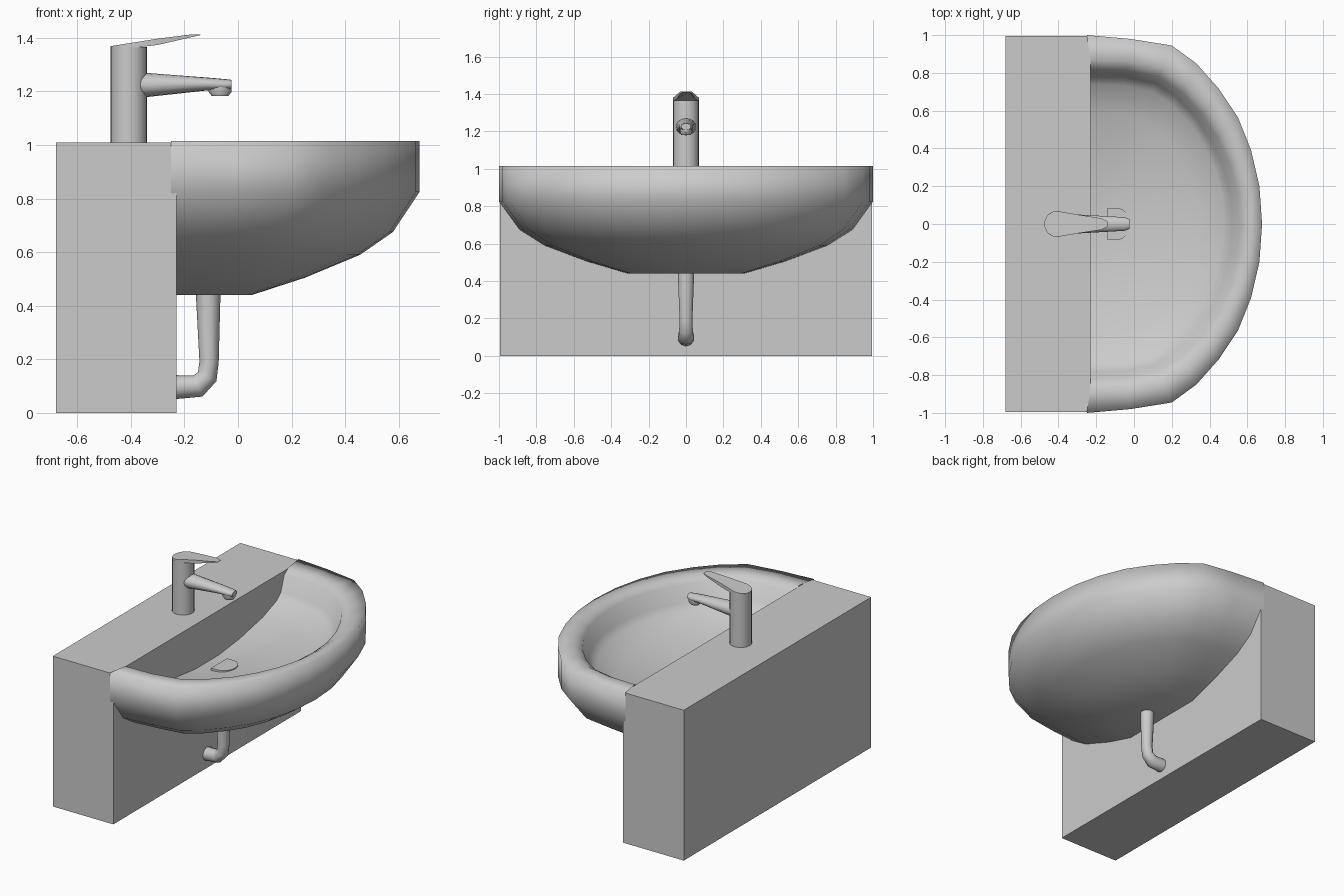
import bpy, bmesh, math

if "Cube" in bpy.data.objects:
    bpy.data.objects.remove(bpy.data.objects["Cube"])

WALL = -0.23  # front face of the counter block


def finish(name, bm, smooth=None):
    bmesh.ops.recalc_face_normals(bm, faces=bm.faces)
    me = bpy.data.meshes.new(name)
    bm.to_mesh(me)
    bm.free()
    ob = bpy.data.objects.new(name, me)
    bpy.context.collection.objects.link(ob)
    if smooth:
        bpy.ops.object.select_all(action='DESELECT')
        ob.select_set(True)
        bpy.context.view_layer.objects.active = ob
        bpy.ops.object.shade_smooth_by_angle(angle=math.radians(smooth))
    return ob


def loft(name, rings, closed=True, smooth=40):
    bm = bmesh.new()
    vs = [[bm.verts.new(p) for p in r] for r in rings]
    n = len(rings[0])
    for a, b in zip(vs, vs[1:]):
        for i in range(n if closed else n - 1):
            j = (i + 1) % n
            bm.faces.new((a[i], a[j], b[j], b[i]))
    bm.faces.new(vs[0])
    bm.faces.new(vs[-1])
    return finish(name, bm, smooth)


def disc(cx, z, rx, ry, n, cy=0):
    return [(cx + rx * math.cos(2 * math.pi * i / n),
             cy + ry * math.sin(2 * math.pi * i / n), z) for i in range(n)]


# Counter block
bm = bmesh.new()
bmesh.ops.create_cube(bm, size=1)
for v in bm.verts:
    v.co = (-0.455 + v.co.x * 0.45, v.co.y * 1.99, (v.co.z + 0.5) * 1.01)
finish("counter_block", bm)

# Basin: D-shaped outlines, scaled towards the wall, lofted from underside to drain
OUTER = [(-0.25, 1.0), (-0.02, 0.98), (0.2, 0.945), (0.33, 0.85), (0.45, 0.715),
         (0.55, 0.565), (0.62, 0.39), (0.664, 0.2), (0.678, 0)]
INNER = [(WALL, 0.82), (-0.04, 0.815), (0.13, 0.78), (0.25, 0.70), (0.36, 0.585),
         (0.44, 0.46), (0.505, 0.315), (0.545, 0.16), (0.557, 0)]


def d_ring(half, s, z, back=WALL):
    pts = [(max(WALL + (x - WALL) * s, back), y * s, z) for x, y in half]
    return pts + [(x, -y, z) for x, y, z in reversed(pts[:-1])]


rings = [d_ring(OUTER, s, z) for s, z in
         [(0.31, 0.44), (0.53, 0.505), (0.755, 0.59), (0.89, 0.675)]]
rings += [d_ring(OUTER, 1, z, -0.25) for z in (0.825, 1.015)]
rings += [d_ring(INNER, s, z) for s, z in
          [(1.06, 1.015), (1.0, 0.985), (0.955, 0.88), (0.9, 0.84), (0.72, 0.785),
           (0.42, 0.735), (0.15, 0.71)]]
loft("basin", rings, closed=False, smooth=100)

# Drain cover, D-shaped
d = [(-0.14, 0.085), (-0.09, 0.085)] + [
    (-0.09 + 0.07 * math.sin(a), 0.085 * math.cos(a))
    for a in (math.pi * k / 8 for k in range(1, 8))] + [(-0.09, -0.085), (-0.14, -0.085)]
loft("drain_cover", [[(x, y, z) for x, y in d] for z in (0.70, 0.727)])

# Waste pipe running down and back into the wall
cu = bpy.data.curves.new("waste_pipe", 'CURVE')
cu.dimensions = '3D'
cu.bevel_depth = 0.045
cu.bevel_resolution = 3
path = [(-0.111, 0.6, 1), (-0.111, 0.42, 1), (-0.108, 0.19, 0.8), (-0.115, 0.135, 0.85),
        (-0.15, 0.1, 0.95), (-0.24, 0.096, 1)]
sp = cu.splines.new('POLY')
sp.points.add(len(path) - 1)
for p, (x, z, r) in zip(sp.points, path):
    p.co = (x, 0, z, 1)
    p.radius = r
sp.use_smooth = True
bpy.context.collection.objects.link(bpy.data.objects.new("waste_pipe", cu))

# Tap body
loft("tap_body", [disc(-0.407, z, 0.068, 0.069, 20) for z in (1.0, 1.366)])


# Tap lever: round pad tapering to a narrow raised tip
def lever(top):
    pts = []
    for k in range(9):
        a = math.pi / 2 + math.pi * k / 8
        pts.append((-0.407 + 0.068 * math.cos(a), 0.069 * math.sin(a)))
    pts += [(-0.3, -0.05), (-0.17, -0.03), (-0.14, -0.015),
            (-0.14, 0.015), (-0.17, 0.03), (-0.3, 0.05)]
    out = []
    for x, y in pts:
        f = (x + 0.475) / 0.335
        z = 1.369 + 0.044 * min(1, f * 1.2) if top else 1.36 + 0.05 * max(0, (f - 0.35) / 0.65)
        out.append((x, y, z))
    return out


loft("tap_lever", [lever(False), lever(True)])

# Tap spout: octagonal-to-round sections along x
spout = []
for x, lo, hi, w in [(-0.40, 1.172, 1.278, 0.055), (-0.33, 1.18, 1.268, 0.052),
                     (-0.12, 1.203, 1.252, 0.04), (-0.05, 1.203, 1.246, 0.036),
                     (-0.024, 1.208, 1.243, 0.026)]:
    c, h = (lo + hi) / 2, (hi - lo) / 2
    spout.append([(x, w * math.cos(t), c + h * math.sin(t))
                  for t in (2 * math.pi * i / 16 for i in range(16))])
loft("tap_spout", spout)

# Spout nozzle
loft("spout_nozzle", [disc(-0.067, 1.182, 0.03, 0.026, 16),
                      disc(-0.067, 1.198, 0.043, 0.034, 16),
                      disc(-0.067, 1.225, 0.042, 0.034, 16)])
